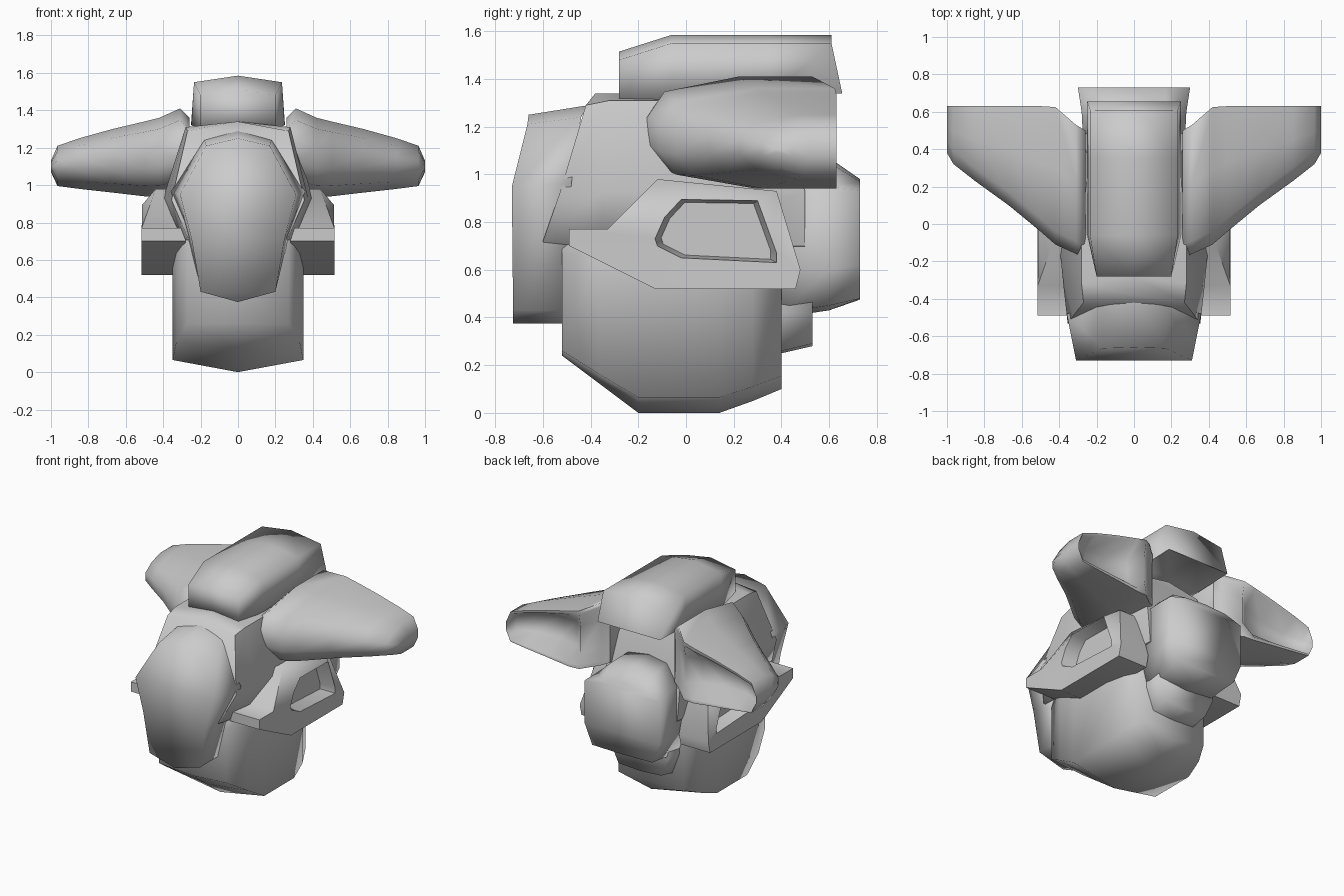
import bpy, bmesh, math

grey = bpy.data.materials.new("plain_grey")
grey.diffuse_color = (0.6, 0.6, 0.6, 1)


def loft(name, rings, angle=100):
    """Skin a row of equal closed rings and cap both ends with strips."""
    bm = bmesh.new()
    vr = [[bm.verts.new(p) for p in r] for r in rings]
    n = len(vr[0])
    for a, b in zip(vr, vr[1:]):
        for i in range(n):
            j = (i + 1) % n
            bm.faces.new((a[i], a[j], b[j], b[i]))
    for r in (vr[0], vr[-1]):
        for i in range(n // 2):
            quad = []
            for v in (r[i], r[i + 1], r[n - 2 - i], r[n - 1 - i]):
                if v not in quad:
                    quad.append(v)
            if len(quad) > 2 and not bm.faces.get(quad):
                bm.faces.new(quad)
    bmesh.ops.remove_doubles(bm, verts=bm.verts, dist=0.005)
    bmesh.ops.recalc_face_normals(bm, faces=bm.faces)
    me = bpy.data.meshes.new(name)
    bm.to_mesh(me)
    bm.free()
    me.materials.append(grey)
    ob = bpy.data.objects.new(name, me)
    bpy.context.collection.objects.link(ob)
    bpy.ops.object.select_all(action='DESELECT')
    ob.select_set(True)
    bpy.context.view_layer.objects.active = ob
    bpy.ops.object.shade_smooth_by_angle(angle=math.radians(angle))
    return ob


def mirrored(half):
    """Full ring from a half listed bottom centre to top centre."""
    right = [(max(x, 0.001), y, z) for x, y, z in half]
    return right + [(-x, y, z) for x, y, z in reversed(right)]


def both_sides(name, rings, angle):
    for side, s in (("right", 1), ("left", -1)):
        loft(f"{name}_{side}", [[(s * x, y, z) for x, y, z in r] for r in rings], angle)


# lower body: y, half width, bottom centre, bottom edge, top
hull = [(-0.52, 0.27, 0.24, 0.26, 0.80), (-0.36, 0.33, 0.12, 0.16, 0.85),
        (-0.20, 0.35, 0.00, 0.065, 0.9), (0.14, 0.35, 0.00, 0.065, 0.9),
        (0.28, 0.32, 0.05, 0.11, 0.9), (0.40, 0.26, 0.10, 0.155, 0.9)]
loft("lower_body", [mirrored([(0, y, zb), (w, y, ze), (w, y, zt - 0.15),
                              (w - 0.04, y, zt), (0, y, zt)])
                    for y, w, zb, ze, zt in hull])

# upper body with shoulders
loft("upper_body", [mirrored(h) for h in (
    [(0, -0.53, 0.6), (0.27, -0.60, 0.72), (0.355, -0.53, 0.92),
     (0.27, -0.42, 1.29), (0, -0.38, 1.34)],
    [(0, -0.35, 0.6), (0.30, -0.35, 0.70), (0.375, -0.35, 0.93),
     (0.28, -0.32, 1.31), (0, -0.28, 1.34)],
    [(0, -0.10, 0.6), (0.33, -0.10, 0.70), (0.40, -0.10, 0.93),
     (0.28, -0.05, 1.31), (0, -0.05, 1.34)],
    [(0, 0.50, 0.6), (0.28, 0.50, 0.70), (0.30, 0.50, 0.93),
     (0.24, 0.35, 1.28), (0, 0.35, 1.32)])], 60)

# front shield
loft("front_shield", [mirrored(h) for h in (
    [(0, -0.725, 0.375), (0.2, -0.725, 0.43), (0.25, -0.728, 0.72),
     (0.31, -0.73, 0.95), (0.17, -0.665, 1.21), (0, -0.66, 1.25)],
    [(0, -0.45, 0.375), (0.2, -0.45, 0.43), (0.27, -0.47, 0.72),
     (0.36, -0.48, 0.965), (0.18, -0.44, 1.24), (0, -0.41, 1.29)])])

# top block, hollow below
loft("top_block", [mirrored(h) for h in (
    [(0, -0.28, 1.30), (0.2, -0.28, 1.30), (0.2, -0.28, 1.48), (0, -0.28, 1.515)],
    [(0, -0.06, 1.32), (0.25, -0.06, 1.32), (0.235, -0.06, 1.55), (0, -0.06, 1.585)],
    [(0, 0.35, 1.36), (0.25, 0.35, 1.33), (0.235, 0.35, 1.55), (0, 0.35, 1.585)],
    [(0, 0.64, 1.37), (0.25, 0.655, 1.34), (0.235, 0.61, 1.55), (0, 0.61, 1.585)])])

# rear pack and the smaller block below it
loft("rear_pack", [mirrored(h) for h in (
    [(0, 0.40, 0.40), (0.22, 0.40, 0.42), (0.27, 0.40, 0.6),
     (0.27, 0.40, 0.95), (0.15, 0.40, 1.07), (0, 0.40, 1.09)],
    [(0, 0.60, 0.43), (0.22, 0.60, 0.45), (0.28, 0.60, 0.6),
     (0.28, 0.60, 0.95), (0.17, 0.60, 1.05), (0, 0.60, 1.07)],
    [(0, 0.73, 0.475), (0.24, 0.73, 0.48), (0.30, 0.73, 0.62),
     (0.30, 0.73, 0.93), (0.17, 0.73, 0.97), (0, 0.73, 0.98)])])
loft("rear_lower_block", [mirrored([(0, y, z), (0.17, y, z + 0.01),
                                    (0.23, y, 0.42), (0.23, y, 0.85), (0, y, 0.9)])
                          for y, z in ((0.30, 0.23), (0.40, 0.25), (0.53, 0.28))])


# wings with a shallow recess in the rear face
def wing_ring(x, yf, yr, zb, zt, d):
    h = zt - zb
    zc = (zt + zb) / 2
    ym = yf + (yr - yf) * 0.55
    up = [(yf, 0.13), (yf + 0.07, 0.36), (ym, 0.5), (yr, 0.5),
          (yr, 0.44), (yr - d, 0.22)]
    return ([(x, y, zc + k * h) for y, k in up] +
            [(x, y, zc - k * h) for y, k in reversed(up)])


both_sides("wing", [wing_ring(*s) for s in (
    (0.26, -0.18, 0.50, 0.98, 1.36, 0.01),
    (0.31, -0.16, 0.53, 0.96, 1.41, 0.01),
    (0.42, -0.11, 0.625, 0.94, 1.36, 0.02),
    (0.50, -0.04, 0.63, 0.94, 1.34, 0.10),
    (0.67, 0.10, 0.63, 0.96, 1.30, 0.14),
    (0.85, 0.23, 0.63, 0.98, 1.25, 0.12),
    (0.965, 0.32, 0.63, 0.995, 1.21, 0.07),
    (1.00, 0.38, 0.63, 1.07, 1.13, 0.01))], 75)

# side pods with a sunken opening
outline = [(-0.49, 0.70), (-0.49, 0.77), (-0.33, 0.77), (-0.12, 0.98),
           (0.38, 0.93), (0.48, 0.60), (0.46, 0.52), (-0.13, 0.52)]
opening = [(-0.12, 0.70), (-0.13, 0.73), (-0.09, 0.82), (-0.02, 0.895),
           (0.30, 0.89), (0.38, 0.67), (0.38, 0.63), (-0.02, 0.65)]
both_sides("side_pod", [
    [(0.28, y, z) for y, z in outline],
    [(0.44 if z > 0.9 else 0.515, y, z) for y, z in outline],
    [(0.512, y, z) for y, z in opening],
    [(0.41, 0.13 + (y - 0.13) * 0.9, 0.77 + (z - 0.77) * 0.9) for y, z in opening]], 60)
